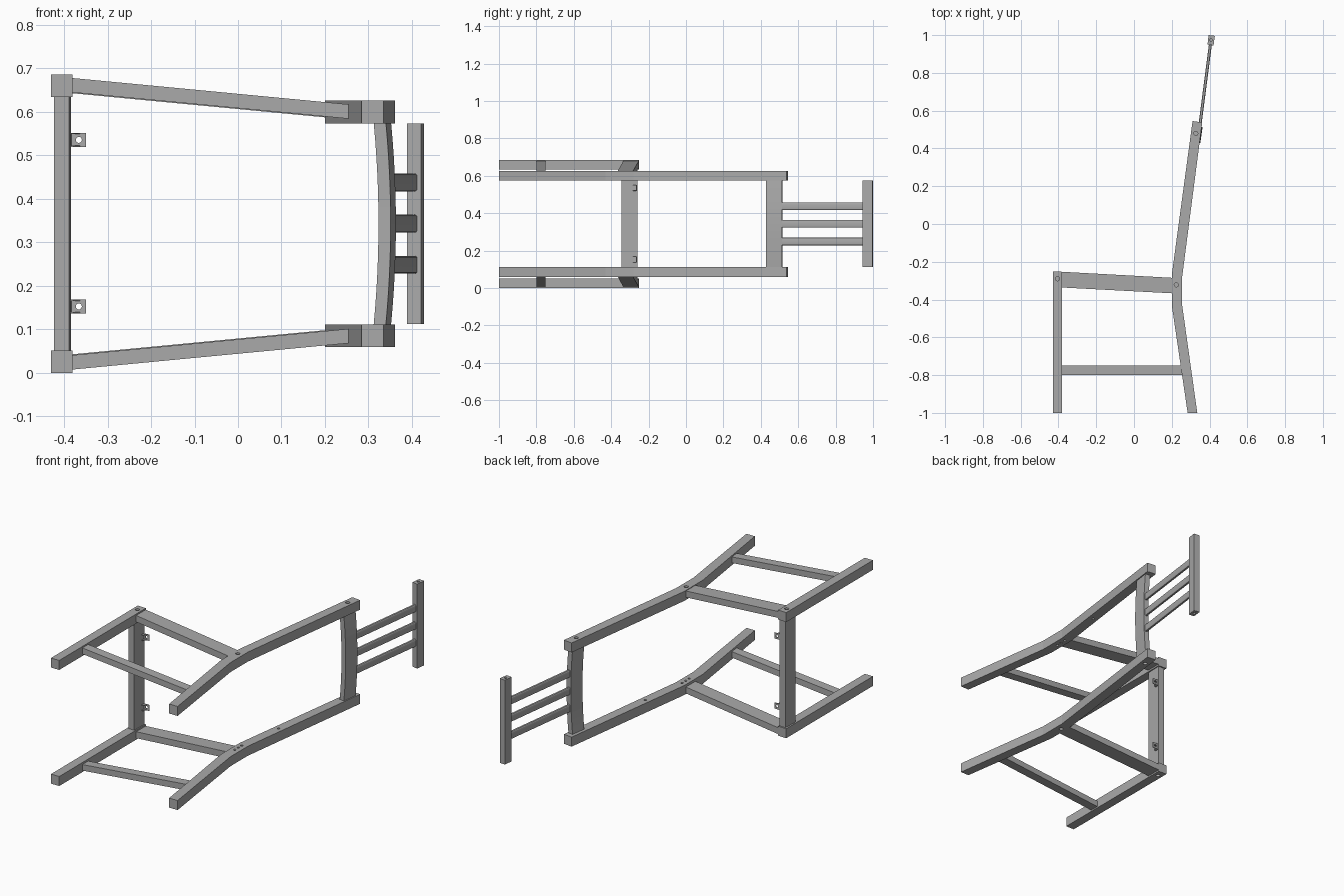
import bpy
import bmesh
from math import pi, cos, sin
from mathutils import Matrix

cube = bpy.data.objects.get("Cube")
if cube:
    bpy.data.objects.remove(cube, do_unlink=True)

WIDTH = 0.686  # total extent along z; the chair lies on its side

grey = bpy.data.materials.new("plain grey")
grey.use_nodes = True
COLOUR = (0.4, 0.4, 0.4, 1)
grey.diffuse_color = COLOUR
grey.node_tree.nodes["Principled BSDF"].inputs["Base Color"].default_value = COLOUR


def finish(name, bm):
    bmesh.ops.recalc_face_normals(bm, faces=bm.faces)
    mesh = bpy.data.meshes.new(name)
    bm.to_mesh(mesh)
    bm.free()
    mesh.materials.append(grey)
    ob = bpy.data.objects.new(name, mesh)
    bpy.context.collection.objects.link(ob)
    return ob


def loft(name, sections):
    """Skin a list of equal-length point loops and cap both ends."""
    bm = bmesh.new()
    rings = [[bm.verts.new(p) for p in s] for s in sections]
    n = len(rings[0])
    for a, b in zip(rings, rings[1:]):
        for i in range(n):
            j = (i + 1) % n
            bm.faces.new((a[i], a[j], b[j], b[i]))
    bm.faces.new(rings[0])
    bm.faces.new(rings[-1])
    return finish(name, bm)


def prism(name, outline, z0, z1, drift=None):
    """Extrude an xy outline along z; drift(x) offsets z along the part."""
    d = drift or (lambda x: 0)
    return loft(name, [[(x, y, z + d(x)) for x, y in outline] for z in (z0, z1)])


def drill(ob, holes):
    """Sink round holes (x, y, z, radius, depth) into a part along z."""
    bm = bmesh.new()
    for x, y, z, r, depth in holes:
        bmesh.ops.create_cone(bm, cap_ends=True, segments=16, radius1=r, radius2=r,
                              depth=2 * depth, matrix=Matrix.Translation((x, y, z)))
    cutter = finish("hole_cutter", bm)
    cutter.hide_render = True
    mod = ob.modifiers.new("holes", "BOOLEAN")
    mod.operation = "DIFFERENCE"
    mod.solver = "EXACT"
    mod.object = cutter
    deps = bpy.context.evaluated_depsgraph_get()
    mesh = bpy.data.meshes.new_from_object(ob.evaluated_get(deps))
    ob.modifiers.clear()
    ob.data = mesh
    bpy.data.objects.remove(cutter, do_unlink=True)


def rail_drift(x):
    return -0.061 * (x + 0.38) / 0.64  # side rails converge to the back


post = [(0.284, -1), (0.2, -0.43), (0.2, -0.27), (0.31, 0.545),
        (0.361, 0.538), (0.255, -0.28), (0.255, -0.43), (0.335, -1)]
leg = [(-0.43, -1), (-0.43, -0.25), (-0.38, -0.253), (-0.38, -1)]
seat_rail = [(-0.382, -0.336), (-0.382, -0.253), (0.205, -0.285), (0.205, -0.367)]
stretcher = [(-0.382, -0.8), (-0.382, -0.75), (0.257, -0.75), (0.257, -0.8)]

# Side frames, built for the upper side and reflected to the lower side
for side, flip in (("upper", False), ("lower", True)):
    parts = [
        prism(side + "_front_leg", leg, 0.634, 0.686),
        prism(side + "_back_post", post, 0.574, 0.626),
        prism(side + "_seat_rail", seat_rail, 0.643, 0.678, rail_drift),
        prism(side + "_stretcher", stretcher, 0.645, 0.678, rail_drift),
    ]
    # Screw holes outside, peg holes on the inner face of the post
    drill(parts[0], [(-0.405, -0.29, 0.686, 0.011, 0.02)])
    drill(parts[1], [(0.224, -0.322, 0.626, 0.011, 0.02),
                     (0.327, 0.48, 0.626, 0.011, 0.02)]
          + [(0.226, y, 0.574, 0.007, 0.015) for y in (-0.35, -0.32, -0.29)]
          + [(0.26, -0.02, 0.574, 0.007, 0.015)])
    if flip:
        for ob in parts:
            ob.data.transform(Matrix.Translation((0, 0, WIDTH))
                              @ Matrix.Scale(-1, 4, (0, 0, 1)))
            ob.data.flip_normals()

# Front seat rail between the front legs
prism("front_seat_rail", [(-0.423, -0.342), (-0.42, -0.258), (-0.384, -0.26),
                          (-0.388, -0.344)], 0.05, 0.636)

# Bowed lower back rail
sections = []
for i in range(13):
    t = i / 12
    bow = 0.011 * (1 - (2 * t - 1) ** 2)
    z = 0.112 + t * 0.463
    sections.append([(x + bow, y, z) for x, y in
                     ((0.312, 0.432), (0.324, 0.516), (0.352, 0.512), (0.34, 0.428))])
loft("lower_back_rail", sections)

# Top back rail with a peg hole in each end
crest = prism("top_back_rail", [(0.389, 0.95), (0.395, 1), (0.428, 0.996),
                                (0.421, 0.945)], 0.113, 0.574)
drill(crest, [(0.408, 0.974, z, 0.007, 0.02) for z in (0.113, 0.574)])

# Back slats with rounded edges
for k in range(3):
    centre = 0.249 + 0.0945 * k
    ring = []
    for q, (sx, sz) in enumerate(((1, 1), (-1, 1), (-1, -1), (1, -1))):
        for s in range(4):
            a = (q + s / 3) * pi / 2
            ring.append((sx * 0.002 + 0.006 * cos(a), sz * 0.0145 + 0.006 * sin(a)))
    slat = loft(f"back_slat_{k + 1}", [[(cx + u, y, centre + w) for u, w in ring]
                                      for cx, y in ((0.346, 0.5), (0.405, 0.955))])
    for p in slat.data.polygons:
        p.use_smooth = len(p.vertices) == 4
    bpy.ops.object.select_all(action="DESELECT")
    slat.select_set(True)
    bpy.context.view_layer.objects.active = slat
    bpy.ops.object.shade_smooth_by_angle()

# Seat brackets: a drilled tab, a wall plate and two tapered cheeks
for k, zc in enumerate((0.153, 0.536)):
    lo, hi = zc - 0.016, zc + 0.016
    tab = prism(f"bracket_tab_{k + 1}", [(-0.386, -0.266), (-0.386, -0.262),
                                         (-0.35, -0.262), (-0.35, -0.266)], lo, hi)
    bm = bmesh.new()
    bmesh.ops.create_cone(bm, cap_ends=True, segments=16, radius1=0.007, radius2=0.007,
                          depth=0.03, matrix=Matrix.Translation((-0.366, -0.264, zc))
                          @ Matrix.Rotation(pi / 2, 4, "X"))
    cutter = finish("tab_cutter", bm)
    cutter.hide_render = True
    mod = tab.modifiers.new("hole", "BOOLEAN")
    mod.solver = "EXACT"
    mod.object = cutter
    deps = bpy.context.evaluated_depsgraph_get()
    mesh = bpy.data.meshes.new_from_object(tab.evaluated_get(deps))
    tab.modifiers.clear()
    tab.data = mesh
    bpy.data.objects.remove(cutter, do_unlink=True)
    prism(f"bracket_plate_{k + 1}", [(-0.389, -0.283), (-0.386, -0.262),
                                     (-0.382, -0.262), (-0.384, -0.283)], lo, hi)
    for end, z in (("a", lo), ("b", hi - 0.003)):
        prism(f"bracket_cheek_{k + 1}{end}", [(-0.387, -0.283), (-0.385, -0.264),
                                             (-0.362, -0.264), (-0.378, -0.283)],
              z, z + 0.003)
